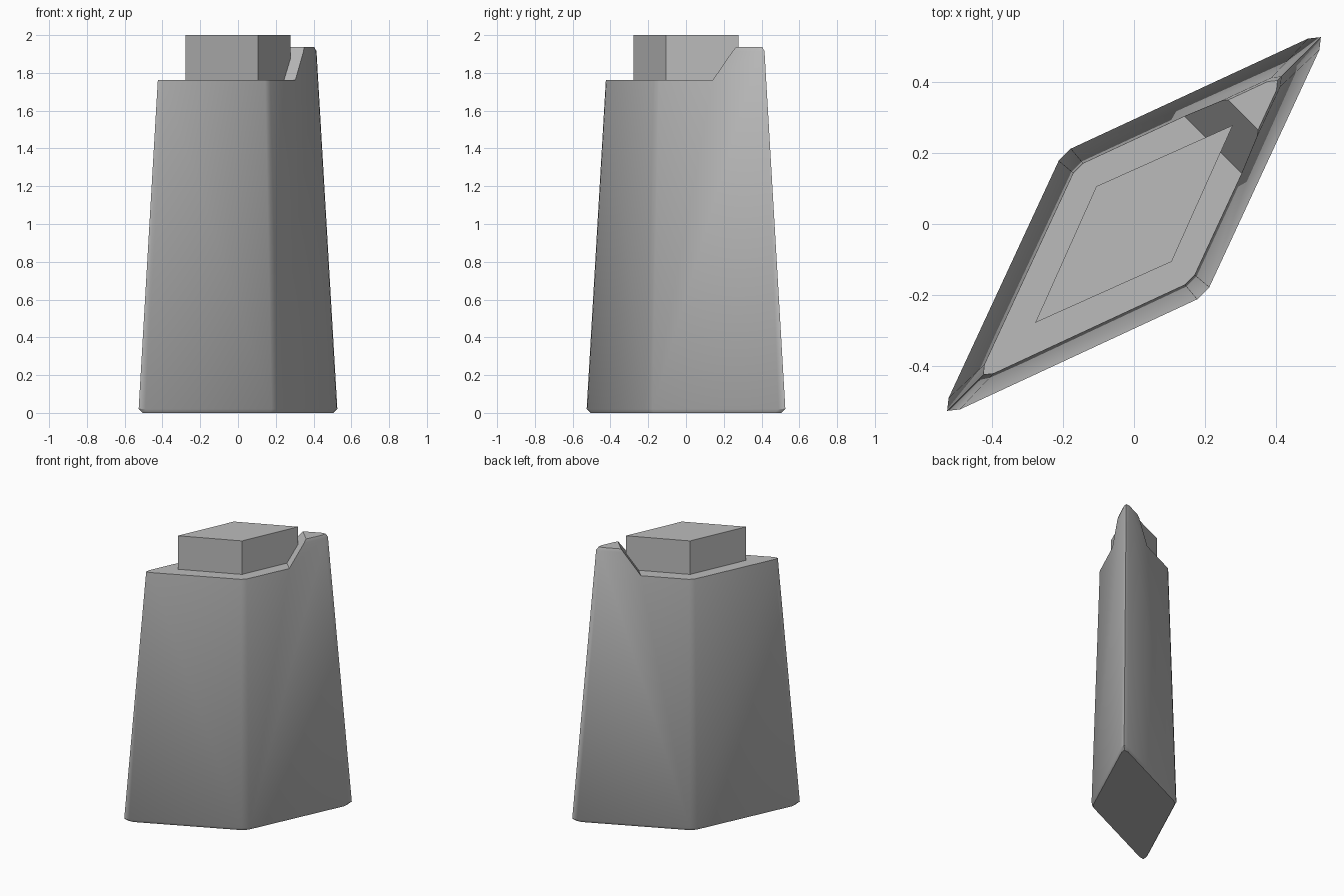
import bpy, bmesh, math
from mathutils import Vector

if "Cube" in bpy.data.objects:
    bpy.data.objects.remove(bpy.data.objects["Cube"], do_unlink=True)

grey = bpy.data.materials.new("plain_grey")
grey.use_nodes = True
colour = (0.5, 0.5, 0.5, 1)
grey.diffuse_color = colour
grey.node_tree.nodes["Principled BSDF"].inputs["Base Color"].default_value = colour


def loft(name, rings):
    """Solid through matching rings of points, bottom to top."""
    bm = bmesh.new()
    loops = [[bm.verts.new(p) for p in ring] for ring in rings]
    n = len(loops[0])
    for low, high in zip(loops, loops[1:]):
        for i in range(n):
            j = (i + 1) % n
            bm.faces.new((low[i], low[j], high[j], high[i]))
    bm.faces.new(loops[0][::-1])
    bm.faces.new(loops[-1])
    bmesh.ops.recalc_face_normals(bm, faces=bm.faces)
    mesh = bpy.data.meshes.new(name)
    bm.to_mesh(mesh)
    bm.free()
    mesh.materials.append(grey)
    obj = bpy.data.objects.new(name, mesh)
    bpy.context.collection.objects.link(obj)
    return obj


def ring(outline, z, scale=1.0):
    return [Vector((x * scale, y * scale, z)) for x, y in outline]


# Diamond outline with trimmed corners, repeated by half turn
half = [(0.212, -0.178), (0.522, 0.49), (0.526, 0.526), (0.49, 0.522), (-0.178, 0.212)]
half = half[:4]
other = [(-x, -y) for x, y in half]
# Each blunt corner has two points, mirrored across the diagonal
outline = half + [(-0.178, 0.212)] + other + [(0.178, -0.212)]

# Tapered body with chamfered base and rim
body = loft("tapered_body", [
    ring(outline, 0, 0.96),
    ring(outline, 0.02),
    ring(outline, 1.915, 0.79),
    ring(outline, 1.937, 0.768),
])

# Cutter lowers the top and leaves a raised sharp corner with a sloped inner side
along = Vector((1, -1, 0))
profile = [(-2, 1.762), (0.445, 1.762), (0.615, 1.937), (0.712, 2.037), (-2, 2.037)]
cutter = loft("top_cutter", [
    [Vector((s / 2, s / 2, z)) + along * side for s, z in profile] for side in (-1, 1)
])
cutter.hide_render = True
cutter.hide_viewport = True

cut = body.modifiers.new("lower_top", "BOOLEAN")
cut.operation = "DIFFERENCE"
cut.solver = "EXACT"
cut.object = cutter

# Apply the cut, then remove the helper
bpy.context.view_layer.update()
depsgraph = bpy.context.evaluated_depsgraph_get()
result = bpy.data.meshes.new_from_object(body.evaluated_get(depsgraph))
body.modifiers.clear()
body.data = result
bpy.data.objects.remove(cutter, do_unlink=True)

# Smooth the blunt upright corners only
bpy.ops.object.select_all(action="DESELECT")
body.select_set(True)
bpy.context.view_layer.objects.active = body
bpy.ops.object.shade_smooth_by_angle(angle=math.radians(30))

# Diamond block on the top
diamond = [(0.278, 0.278), (-0.106, 0.106), (-0.278, -0.278), (0.106, -0.106)]
loft("top_block", [ring(diamond, 1.74), ring(diamond, 2)])
